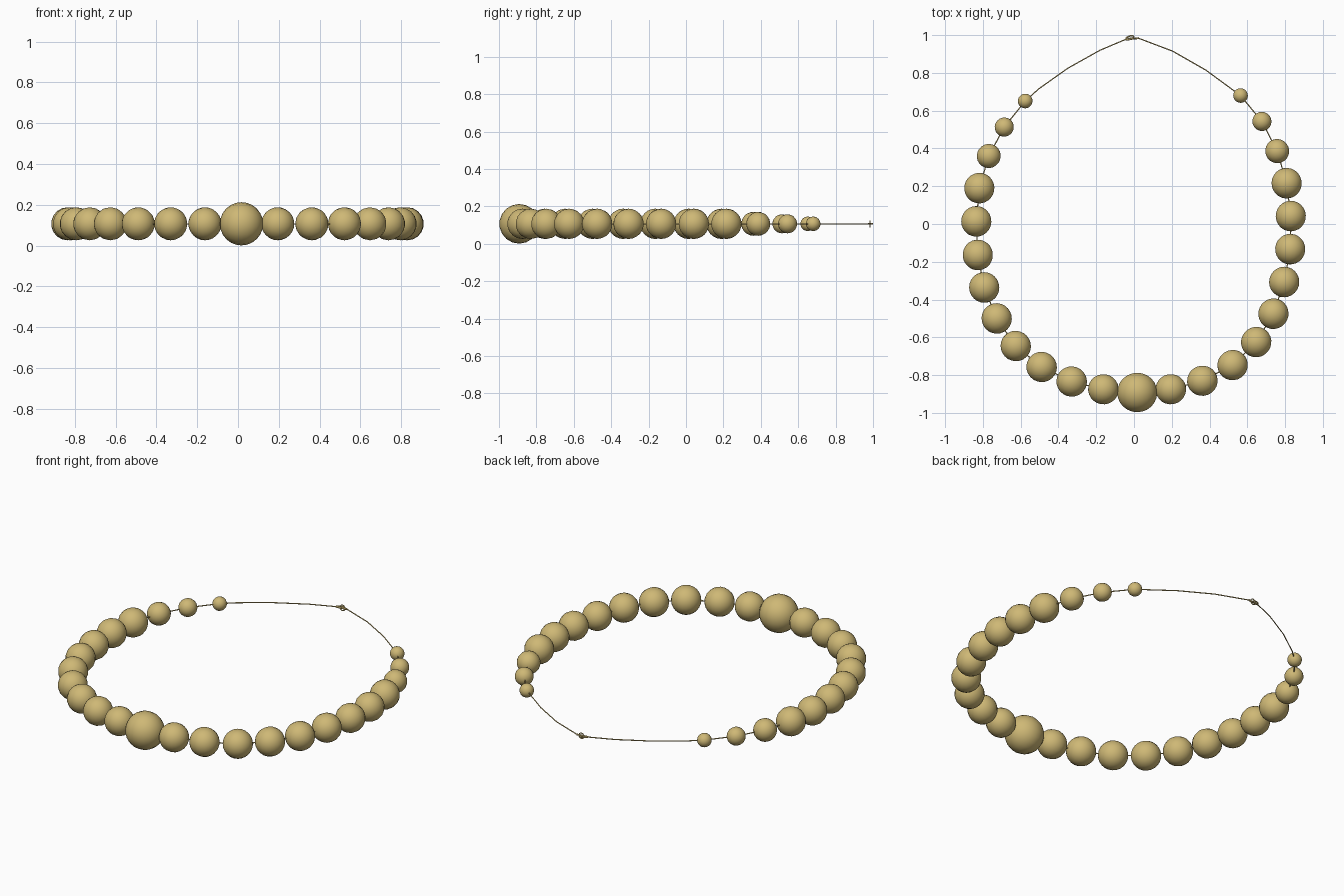
import bpy, math
from mathutils import Vector

if "Cube" in bpy.data.objects:
    bpy.data.objects.remove(bpy.data.objects["Cube"])

Z = 0.107  # height of the string

gold = bpy.data.materials.new("pale gold")
gold.diffuse_color = (0.62, 0.48, 0.18, 1)
gold.use_nodes = True
gold.node_tree.nodes["Principled BSDF"].inputs["Base Color"].default_value = gold.diffuse_color


def finish(obj, name):
    obj.name = name
    obj.data.materials.append(gold)
    return obj


def bead(name, x, y, r, tangent):
    """Smooth ball with its poles along the string."""
    bpy.ops.mesh.primitive_uv_sphere_add(segments=18, ring_count=12, radius=r, location=(x, y, Z))
    o = finish(bpy.context.object, name)
    o.rotation_euler = tangent.to_track_quat('Z', 'Y').to_euler()
    bpy.ops.object.shade_smooth()


def wire(name, pts, r, cyclic=False):
    """Thin round wire through points."""
    cu = bpy.data.curves.new(name, 'CURVE')
    cu.dimensions = '3D'
    cu.bevel_depth = r
    cu.bevel_resolution = 1
    sp = cu.splines.new('POLY')
    sp.points.add(len(pts) - 1)
    for p, c in zip(sp.points, pts):
        p.co = (*c, 1)
    sp.use_cyclic_u = cyclic
    o = bpy.data.objects.new(name, cu)
    bpy.context.collection.objects.link(o)
    return finish(o, name)


# Bead centres from the front pendant to the back, on each side
right = [(.195, -.875), (.362, -.83), (.522, -.747), (.647, -.625), (.738, -.475), (.795, -.307),
         (.827, -.133), (.83, .042), (.808, .216), (.758, .386), (.677, .543), (.564, .68)]
left = [(-.162, -.875), (-.33, -.834), (-.489, -.757), (-.626, -.646), (-.727, -.5), (-.793, -.336),
        (-.827, -.164), (-.835, .014), (-.819, .19), (-.769, .36), (-.687, .513), (-.576, .651)]
radii = [.081] * 9 + [.064, .051, .039]
front = (.017, -.892)

# Back string ends, running to the clasp
back_left = [(-.505, .715), (-.35, .825), (-.18, .92), (-.045, .977)]
back_right = [(.38, .815), (.205, .915), (.02, .985)]

path = back_left[::-1] + left[::-1] + [front] + right + back_right
pts = [Vector((x, y, Z)) for x, y in path]
wire("string", pts, .003)

# Graduated beads and the large front bead
first = len(back_left)
sizes = radii[::-1] + [.106] + radii
for i, r in enumerate(sizes):
    k = first + i
    name = "front_bead" if r > .1 else "bead_%02d" % i
    bead(name, path[k][0], path[k][1], r, pts[k + 1] - pts[k - 1])

# Clasp: flat hook loop, upright ring and short bar
hook = [(-.022 + .02 * math.cos(a), .986 + .009 * math.sin(a) + .006 * math.cos(a), Z)
        for a in [math.tau * i / 16 for i in range(16)]]
wire("clasp_hook", hook, .004, True)
ring = [(-.006 + .016 * math.cos(a), .984, Z + .016 * math.sin(a))
        for a in [math.tau * i / 16 for i in range(16)]]
wire("clasp_ring", ring, .003, True)
wire("clasp_bar", [(-.045, .977, Z), (.025, .984, Z)], .005)
